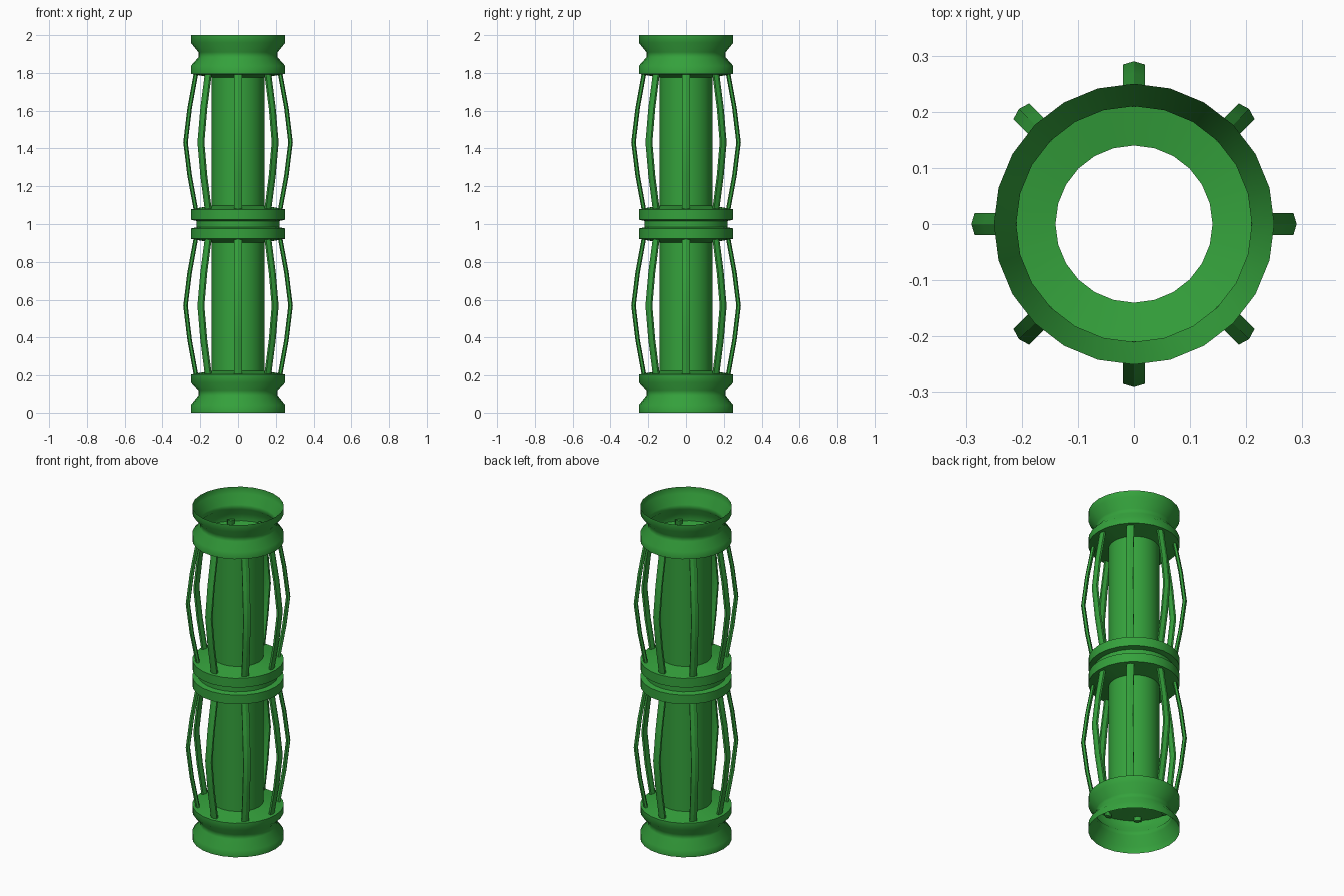
import bpy, bmesh, math

if "Cube" in bpy.data.objects:
    bpy.data.objects.remove(bpy.data.objects["Cube"])

SIDES, RODS = 24, 8
green = bpy.data.materials.new("green")
green.diffuse_color = (0.035, 0.36, 0.045, 1)
green.use_nodes = True
green.node_tree.nodes["Principled BSDF"].inputs["Base Color"].default_value = green.diffuse_color


def finish(name, bm, angle):
    mesh = bpy.data.meshes.new(name)
    bmesh.ops.recalc_face_normals(bm, faces=bm.faces[:])
    bm.to_mesh(mesh)
    bm.free()
    mesh.materials.append(green)
    ob = bpy.data.objects.new(name, mesh)
    bpy.context.collection.objects.link(ob)
    bpy.ops.object.select_all(action='DESELECT')
    ob.select_set(True)
    bpy.context.view_layer.objects.active = ob
    bpy.ops.object.shade_smooth_by_angle(angle=math.radians(angle))
    return ob


def bridge(bm, rings):
    for a, b in zip(rings, rings[1:]):
        n = len(a)
        for i in range(n):
            j = (i + 1) % n
            bm.faces.new((a[i], a[j], b[j], b[i]))


# Open thin-walled body: flared end cups, core tubes and waist, one lathed skin
half = [(.25, 0), (.25, .04), (.21, .09), (.21, .118), (.25, .163), (.25, .205),
        (.14, .225), (.14, .902), (.25, .922), (.25, .977), (.22, .983)]
profile = half + [(r, 2 - z) for r, z in reversed(half)]
bm = bmesh.new()
rings = []
for r, z in profile:
    angles = [math.tau * i / SIDES for i in range(SIDES)]
    rings.append([bm.verts.new((r * math.cos(a), r * math.sin(a), z)) for a in angles])
bridge(bm, rings)
finish("tube_body", bm, 50)

# Bowed cage rods around each core tube
path = [(.220, .185), (.224, .21), (.256, .385), (.278, .568), (.256, .745),
        (.224, .92), (.220, .94)]
section = [(.012, 0), (.006, .02), (-.006, .02), (-.012, 0), (-.006, -.02), (.006, -.02)]
for label, flip in (("lower", False), ("upper", True)):
    bm = bmesh.new()
    for k in range(RODS):
        a = math.tau * k / RODS
        c, s = math.cos(a), math.sin(a)
        rings = []
        for r, z in path:
            z = 2 - z if flip else z
            rings.append([bm.verts.new(((r + u) * c - v * s, (r + u) * s + v * c, z))
                          for u, v in section])
        bridge(bm, rings)
        bm.faces.new(rings[0])
        bm.faces.new(rings[-1])
    finish(label + "_cage_rods", bm, 30)
